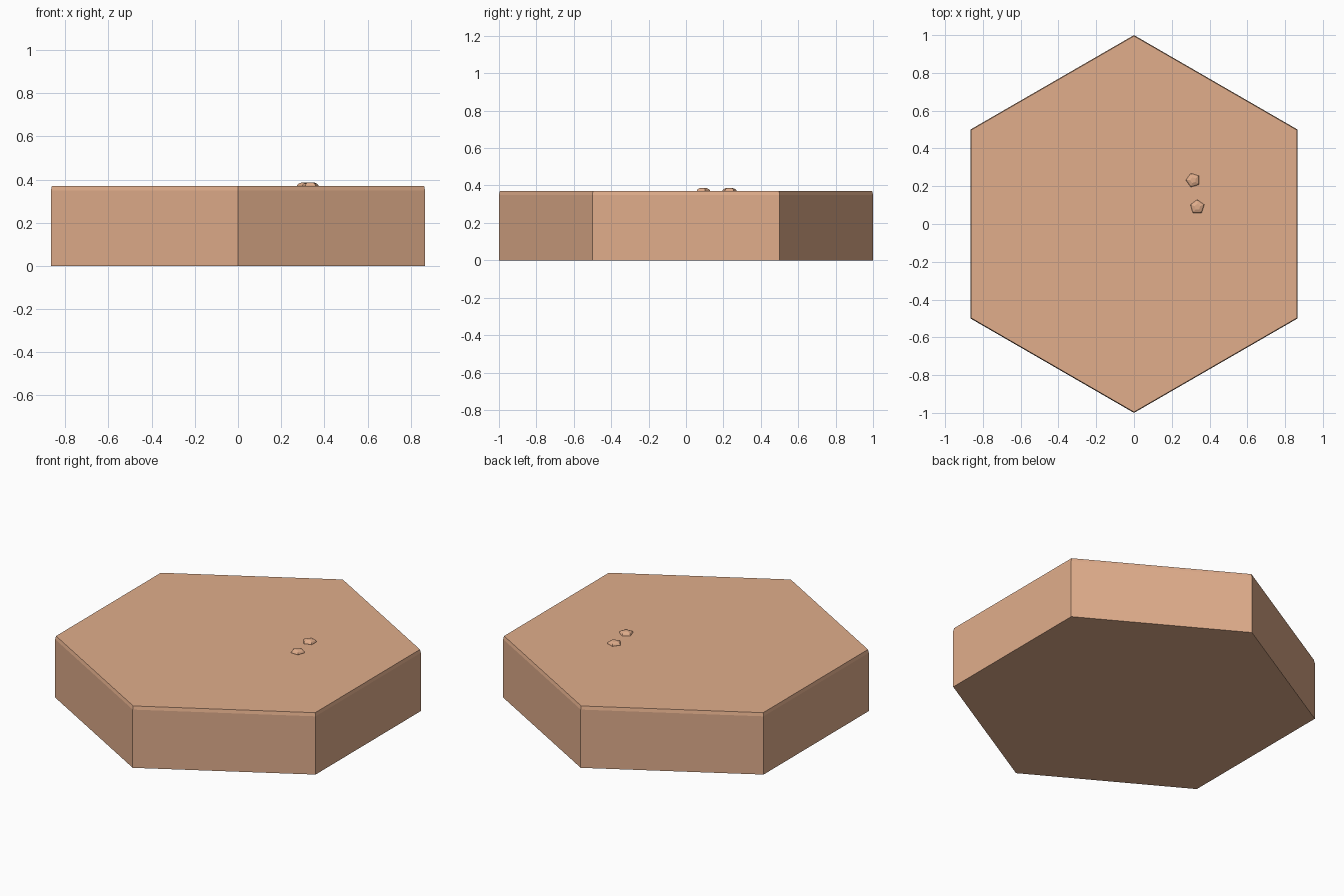
import bpy, bmesh, math

if "Cube" in bpy.data.objects:
    bpy.data.objects.remove(bpy.data.objects["Cube"])

earth = bpy.data.materials.new("earth_tan")
earth.diffuse_color = (0.75, 0.42, 0.26, 1)
earth.use_nodes = True
earth.node_tree.nodes["Principled BSDF"].inputs["Base Color"].default_value = earth.diffuse_color


def stacked_rings(name, sides, rings, turn, loc=(0, 0, 0)):
    """Closed solid lofted through regular polygons given as (radius, z)."""
    bm = bmesh.new()
    loops = []
    for r, z in rings:
        loops.append([bm.verts.new((r * math.cos(turn + math.tau * i / sides),
                                    r * math.sin(turn + math.tau * i / sides), z))
                      for i in range(sides)])
    bm.faces.new(loops[0][::-1])
    bm.faces.new(loops[-1])
    for a, b in zip(loops, loops[1:]):
        for i in range(sides):
            j = (i + 1) % sides
            bm.faces.new((a[i], a[j], b[j], b[i]))
    bmesh.ops.recalc_face_normals(bm, faces=bm.faces)
    mesh = bpy.data.meshes.new(name)
    bm.to_mesh(mesh)
    bm.free()
    mesh.materials.append(earth)
    ob = bpy.data.objects.new(name, mesh)
    ob.location = loc
    bpy.context.collection.objects.link(ob)
    return ob


# hexagonal ground tile with a slightly tapered top rim
stacked_rings("ground_tile", 6, [(1, 0), (1, 0.35), (0.995, 0.37)], math.pi / 2)

# two small five-sided pebbles, bedded in the surface
pebble = [(0.039, -0.01), (0.039, 0.004), (0.033, 0.011), (0.016, 0.017)]
for name, x, y, turn in (("pebble_front", 0.335, 0.09, 90), ("pebble_back", 0.313, 0.232, 180)):
    stacked_rings(name, 5, pebble, math.radians(turn), (x, y, 0.37))
